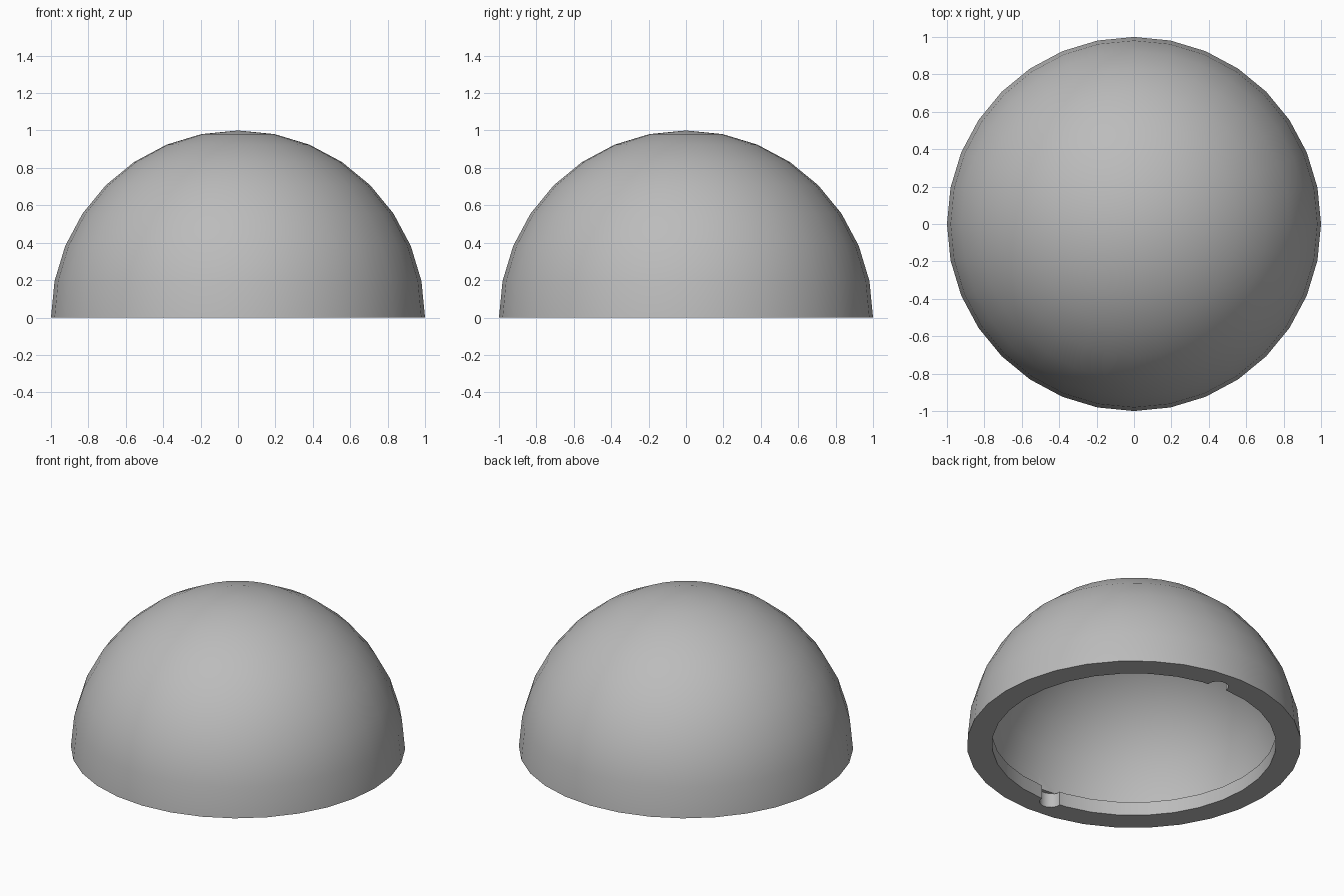
import bpy, bmesh
from math import sin, cos, pi, radians

cube = bpy.data.objects.get("Cube")
if cube:
    bpy.data.objects.remove(cube, do_unlink=True)

SEGMENTS = 32
OUTER, INNER, LIP = 1.0, 0.9, 0.85
LIP_HEIGHT = 0.09

grey = bpy.data.materials.new("grey")
grey.use_nodes = True
grey.diffuse_color = (0.5, 0.5, 0.5, 1)
grey.node_tree.nodes["Principled BSDF"].inputs["Base Color"].default_value = (0.5, 0.5, 0.5, 1)


def lathe(name, profile):
    """Spin a list of (radius, height) points around the z axis."""
    bm = bmesh.new()
    verts = [bm.verts.new((r, 0, z)) for r, z in profile]
    edges = [bm.edges.new(pair) for pair in zip(verts, verts[1:])]
    bmesh.ops.spin(bm, geom=verts + edges, cent=(0, 0, 0), axis=(0, 0, 1),
                   angle=2 * pi, steps=SEGMENTS)
    bmesh.ops.remove_doubles(bm, verts=bm.verts[:], dist=0.0005)
    bmesh.ops.recalc_face_normals(bm, faces=bm.faces[:])
    mesh = bpy.data.meshes.new(name)
    bm.to_mesh(mesh)
    bm.free()
    obj = bpy.data.objects.new(name, mesh)
    bpy.context.collection.objects.link(obj)
    mesh.materials.append(grey)
    return obj


def arc(radius, start):
    """Dome profile from a start angle up to the pole."""
    steps = [start] + [i * pi / 16 for i in range(1, 9)]
    return [(radius * cos(a), radius * sin(a)) for a in steps]


# Hollow dome: outer skin, cavity, and the inward lip under the cavity
outer = arc(OUTER, 0)
cavity = arc(INNER, LIP_HEIGHT / INNER)
lip = [(LIP, LIP_HEIGHT), (LIP, 0)]
dome = lathe("dome", outer[::-1] + lip[::-1] + cavity)

# Two rounded notches across the lip, opposite each other
for i, degrees in enumerate((86, 266)):
    a = radians(degrees)
    bpy.ops.mesh.primitive_cylinder_add(
        vertices=24, radius=0.065, depth=0.2,
        location=(LIP * cos(a), LIP * sin(a), LIP_HEIGHT + 0.005 - 0.1))
    cutter = bpy.context.object
    cutter.name = f"notch_cutter_{i + 1}"
    cutter.data.materials.append(grey)
    cut = dome.modifiers.new("notch", "BOOLEAN")
    cut.operation = "DIFFERENCE"
    cut.solver = "EXACT"
    cut.object = cutter
    bpy.ops.object.select_all(action="DESELECT")
    bpy.context.view_layer.objects.active = dome
    dome.select_set(True)
    bpy.ops.object.modifier_apply(modifier=cut.name)
    bpy.data.objects.remove(cutter, do_unlink=True)

# Smooth skin with crisp rim edges
bpy.ops.object.shade_smooth_by_angle(angle=radians(30))
